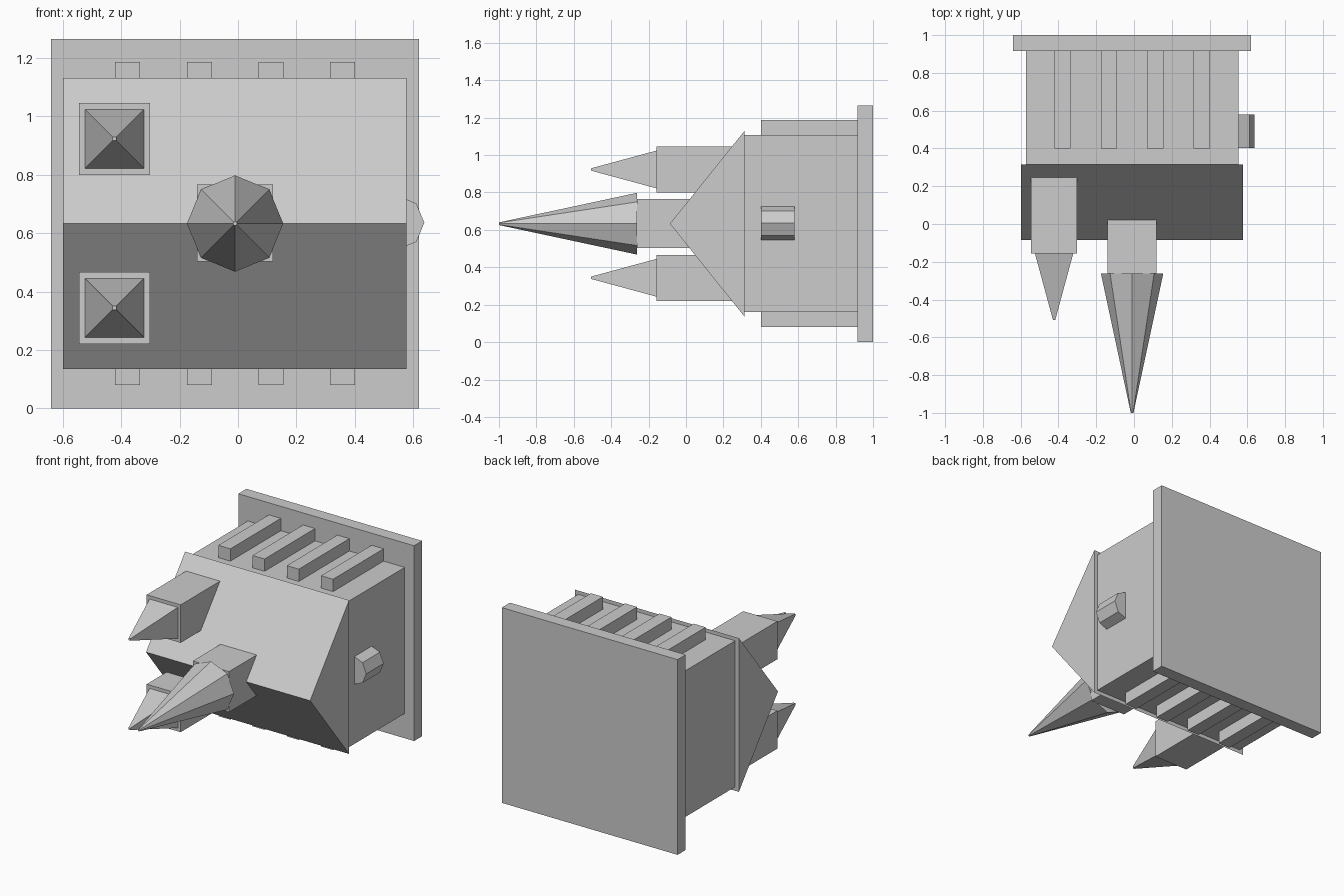
import bpy
import bmesh
from math import radians
from mathutils import Matrix, Vector

default_cube = bpy.data.objects.get("Cube")
if default_cube:
    bpy.data.objects.remove(default_cube, do_unlink=True)

grey = bpy.data.materials.new("plain grey")
grey.use_nodes = True
GREY = (0.604, 0.604, 0.604, 1)
grey.diffuse_color = GREY
for node in grey.node_tree.nodes:
    if node.type == 'BSDF_PRINCIPLED':
        node.inputs["Base Color"].default_value = GREY

MID_X, MID_Z = -0.01, 0.633


def finish(name, bm):
    bmesh.ops.recalc_face_normals(bm, faces=bm.faces)
    mesh = bpy.data.meshes.new(name)
    bm.to_mesh(mesh)
    bm.free()
    mesh.materials.append(grey)
    obj = bpy.data.objects.new(name, mesh)
    bpy.context.collection.objects.link(obj)
    return obj


def box(name, x, y, z):
    """Box spanning the given (low, high) pairs."""
    bm = bmesh.new()
    bmesh.ops.create_cube(bm, size=1)
    spans = (x, y, z)
    size = Vector([b - a for a, b in spans])
    centre = Vector([(a + b) / 2 for a, b in spans])
    bmesh.ops.transform(bm, verts=bm.verts,
                        matrix=Matrix.Translation(centre) @ Matrix.Diagonal(size).to_4x4())
    return finish(name, bm)


def cone(name, x, z, y_back, y_front, sides, r_back, r_front, turn=0):
    """Cone or cylinder lying along y, narrowing towards the front."""
    bm = bmesh.new()
    bmesh.ops.create_cone(bm, cap_ends=True, segments=sides, radius1=r_back,
                          radius2=r_front, depth=y_back - y_front)
    place = Matrix.Translation((x, (y_back + y_front) / 2, z))
    bmesh.ops.transform(bm, verts=bm.verts, matrix=place
                        @ Matrix.Rotation(radians(90), 4, 'X')
                        @ Matrix.Rotation(radians(turn), 4, 'Z'))
    return finish(name, bm)


# Wall plate and main body
box("back_plate", (-0.64, 0.62), (0.917, 1.0), (0, 1.265))
box("body", (-0.572, 0.553), (0.3, 0.93), (0.16, 1.107))

# Wedge-shaped front: a triangle extruded across the width
bm = bmesh.new()
profile = [(0.314, 0.135), (0.314, 1.131), (-0.086, MID_Z)]
face = bm.faces.new([bm.verts.new((-0.599, y, z)) for y, z in profile])
sweep = bmesh.ops.extrude_face_region(bm, geom=[face], use_keep_orig=True)
moved = [v for v in sweep["geom"] if isinstance(v, bmesh.types.BMVert)]
bmesh.ops.translate(bm, verts=moved, vec=(1.176, 0, 0))
finish("front_wedge", bm)

# Ribs along the top and bottom of the body
for i in range(4):
    left = -0.421 + i * 0.2455
    for side, z in (("top", (1.08, 1.187)), ("bottom", (0.08, 0.19))):
        box(f"{side}_rib_{i + 1}", (left, left + 0.086), (0.4, 0.93), z)

# Two small spikes on square blocks
for side, z in (("upper", 0.923), ("lower", 0.344)):
    box(f"{side}_spike_block", (-0.545, -0.301), (-0.157, 0.25), (z - 0.123, z + 0.123))
    cone(f"{side}_spike", -0.423, z, -0.157, -0.507, 4, 0.143, 0.009, turn=45)

# Large central spike on its block
box("centre_spike_block", (-0.14, 0.119), (-0.262, 0.1), (0.503, 0.766))
cone("centre_spike", MID_X, MID_Z, -0.262, -1.0, 8, 0.165, 0.007)

# Eight-sided knob on the left side
cone("side_knob", 0.545, MID_Z + 0.003, 0.58, 0.402, 8, 0.093, 0.093)
